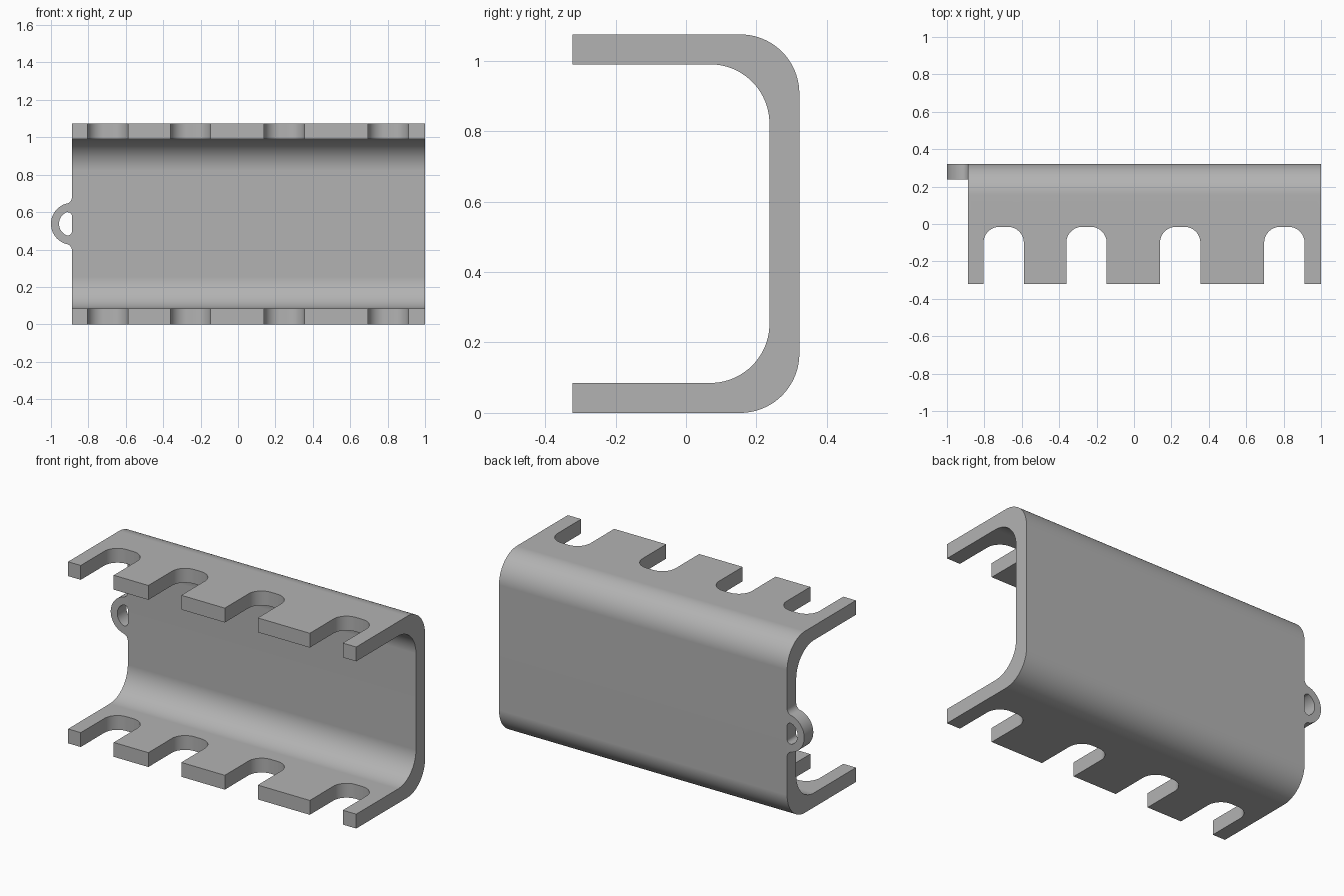
import bpy
import bmesh
from math import cos, sin, radians
from mathutils import Vector

cube = bpy.data.objects.get("Cube")
if cube:
    bpy.data.objects.remove(cube, do_unlink=True)

# Single grey finish
grey = bpy.data.materials.new("grey metal")
grey.use_nodes = True
colour = (0.45, 0.45, 0.45, 1)
grey.diffuse_color = colour
grey.node_tree.nodes["Principled BSDF"].inputs["Base Color"].default_value = colour


def arc(cx, cy, r, start, end, steps=20):
    angles = [radians(start + (end - start) * i / steps) for i in range(steps + 1)]
    return [(cx + r * cos(a), cy + r * sin(a)) for a in angles]


def prism(name, outline, place, depth):
    """Extrude a 2D outline, placed in space by a function, along depth."""
    bm = bmesh.new()
    face = bm.faces.new([bm.verts.new(place(u, v)) for u, v in outline])
    grown = bmesh.ops.extrude_face_region(bm, geom=[face])["geom"]
    moved = [g for g in grown if isinstance(g, bmesh.types.BMVert)]
    bmesh.ops.translate(bm, verts=moved, vec=Vector(depth))
    bmesh.ops.recalc_face_normals(bm, faces=bm.faces)
    mesh = bpy.data.meshes.new(name)
    bm.to_mesh(mesh)
    bm.free()
    mesh.materials.append(grey)
    obj = bpy.data.objects.new(name, mesh)
    bpy.context.collection.objects.link(obj)
    return obj


def activate(obj):
    bpy.ops.object.select_all(action="DESELECT")
    obj.select_set(True)
    bpy.context.view_layer.objects.active = obj


def finish(obj):
    activate(obj)
    bpy.ops.object.shade_smooth_by_angle(angle=radians(30))
    mod = obj.modifiers.new("flat face normals", "WEIGHTED_NORMAL")
    mod.keep_sharp = True


LEFT, RIGHT = -0.888, 1.0
FRONT, BACK = -0.322, 0.322
TOP, WALL, R = 1.075, 0.085, 0.168
MID = TOP / 2

# Channel: C-shaped profile swept along x
inner = BACK - WALL
profile = [(FRONT, 0)]
profile += arc(BACK - R, R, R, -90, 0)
profile += arc(BACK - R, TOP - R, R, 0, 90)
profile += [(FRONT, TOP), (FRONT, TOP - WALL)]
profile += arc(inner - R, TOP - WALL - R, R, 90, 0)
profile += arc(inner - R, WALL + R, R, 0, -90)
profile += [(FRONT, WALL)]
channel = prism("channel", profile, lambda y, z: (LEFT, y, z), (RIGHT - LEFT, 0, 0))

# Round-cornered slots through both flanges
SLOT_R, SLOT_HALF, SLOT_END = 0.086, 0.108, -0.015
for x in (-0.697, -0.254, 0.247, 0.804):
    a, b = x - SLOT_HALF, x + SLOT_HALF
    outline = [(a, -0.5), (b, -0.5)]
    outline += arc(b - SLOT_R, SLOT_END - SLOT_R, SLOT_R, 0, 90)
    outline += arc(a + SLOT_R, SLOT_END - SLOT_R, SLOT_R, 90, 180)
    cutter = prism("slot_cutter", outline, lambda u, v: (u, v, -0.2), (0, 0, TOP + 0.4))
    cutter.hide_render = True
    activate(channel)
    mod = channel.modifiers.new("slot", "BOOLEAN")
    mod.operation, mod.solver, mod.object = "DIFFERENCE", "EXACT", cutter
    bpy.ops.object.modifier_apply(modifier=mod.name)
    bpy.data.objects.remove(cutter, do_unlink=True)
finish(channel)

# Mounting ear: ring with filleted roots, open towards the channel wall
ear_half = arc(LEFT - 0.036, MID + 0.143, 0.036, 0, -75, 8)
ear_half += arc(LEFT, MID, 0.112, 106, 180, 20)
hole_half = arc(LEFT - 0.002, MID, 0.067, 180, 112, 16)
hole_half += arc(LEFT - 0.022, MID + 0.04, 0.022, 80, 0, 8)


def mirror(points):
    return [(x, 2 * MID - z) for x, z in reversed(points)][1:]


ear_outline = ear_half + mirror(ear_half)
hole_outline = hole_half[::-1] + mirror(hole_half[::-1])
ear = prism("mounting_ear", ear_outline + hole_outline[::-1],
            lambda x, z: (x, inner, z), (0, WALL, 0))
finish(ear)
